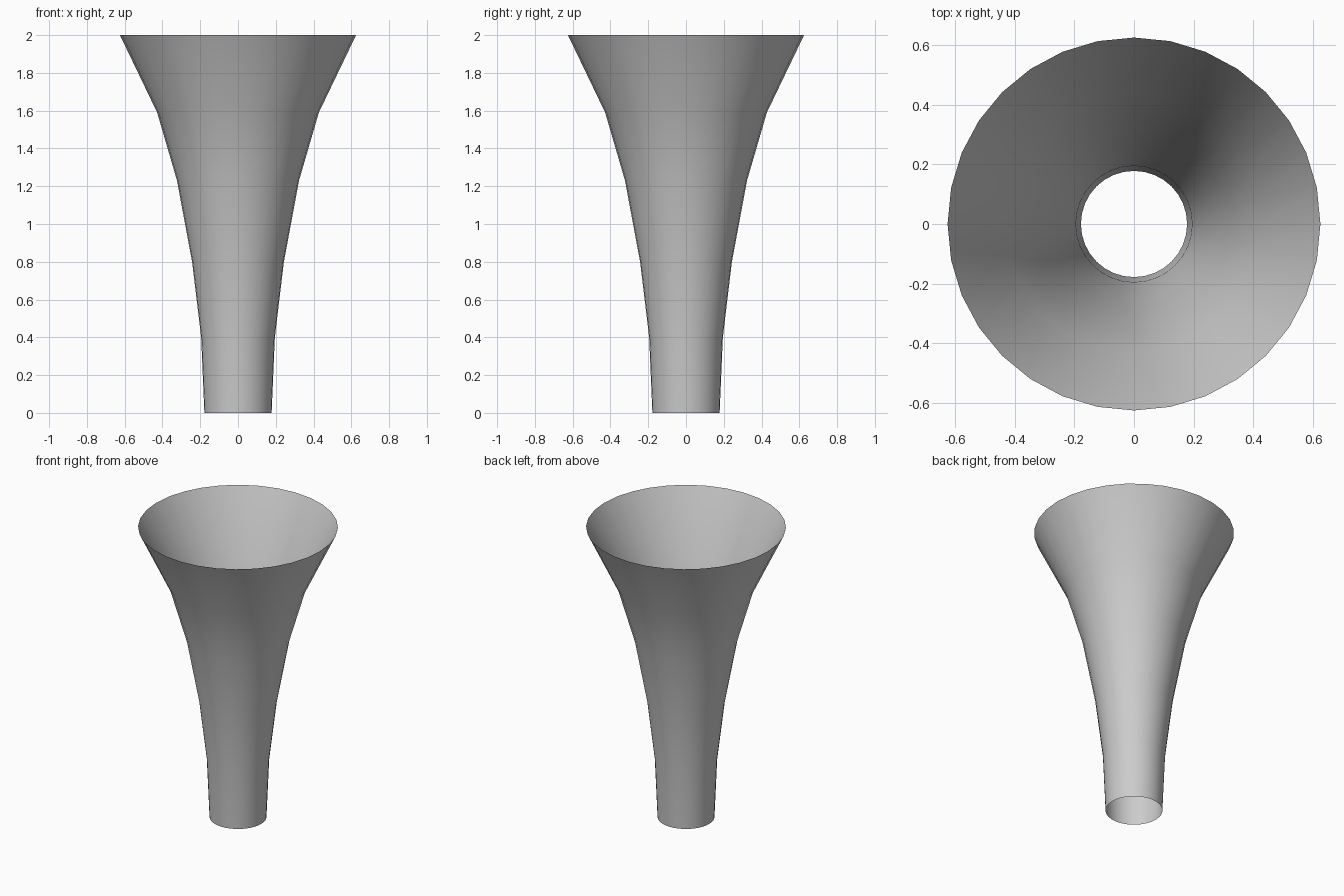
import bpy, bmesh, math

if "Cube" in bpy.data.objects:
    bpy.data.objects.remove(bpy.data.objects["Cube"])

SEGMENTS = 32
# (radius, height) from the narrow foot to the flared rim
PROFILE = [(0.178, 0.0), (0.195, 0.40), (0.243, 0.80),
           (0.323, 1.23), (0.428, 1.59), (0.625, 2.0)]

# Thin open flared tube: one ring per profile point, bridged with quads
bm = bmesh.new()
rings = []
for r, z in PROFILE:
    angles = [2 * math.pi * i / SEGMENTS for i in range(SEGMENTS)]
    rings.append([bm.verts.new((r * math.cos(a), r * math.sin(a), z)) for a in angles])
for low, high in zip(rings, rings[1:]):
    for i in range(SEGMENTS):
        j = (i + 1) % SEGMENTS
        face = bm.faces.new((low[i], low[j], high[j], high[i]))
        face.smooth = True

mesh = bpy.data.meshes.new("flared_tube")
bm.to_mesh(mesh)
bm.free()
bpy.context.collection.objects.link(bpy.data.objects.new("flared_tube", mesh))
